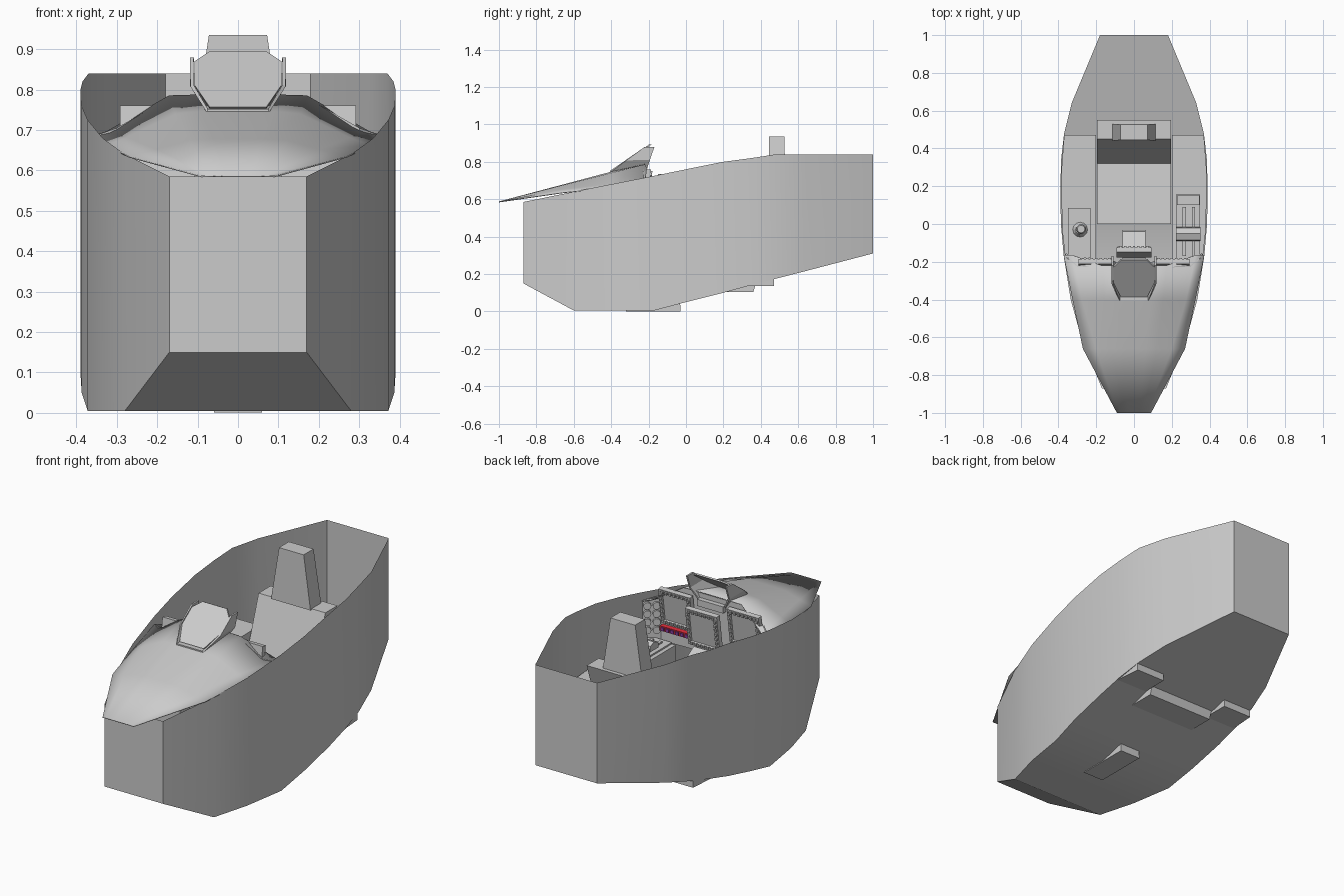
import bpy, bmesh, math
from mathutils import Matrix, Vector

if "Cube" in bpy.data.objects:
    bpy.data.objects.remove(bpy.data.objects["Cube"])


def make(name, verts, faces, smooth=None, thick=0, color=None, weld=True):
    me = bpy.data.meshes.new(name)
    me.from_pydata(verts, [], faces)
    bm = bmesh.new()
    bm.from_mesh(me)
    if weld:
        bmesh.ops.recalc_face_normals(bm, faces=bm.faces)
    bm.to_mesh(me)
    bm.free()
    ob = bpy.data.objects.new(name, me)
    bpy.context.collection.objects.link(ob)
    if thick:
        m = ob.modifiers.new("thickness", 'SOLIDIFY')
        m.thickness = thick
        m.offset = 0
    if smooth:
        bpy.ops.object.select_all(action='DESELECT')
        bpy.context.view_layer.objects.active = ob
        ob.select_set(True)
        bpy.ops.object.shade_smooth_by_angle(angle=math.radians(smooth))
    if color:
        mat = bpy.data.materials.new(name)
        mat.diffuse_color = color
        mat.use_nodes = True
        mat.node_tree.nodes["Principled BSDF"].inputs["Base Color"].default_value = mat.diffuse_color
        me.materials.append(mat)
    return ob


def grid(name, rows, caps=False, **kw):
    n = len(rows[0])
    verts = [p for r in rows for p in r]
    faces = [(i*n+j, i*n+j+1, i*n+n+j+1, i*n+n+j)
             for i in range(len(rows)-1) for j in range(n-1)]
    if caps:
        faces += [tuple(range(n)), tuple(range(len(verts)-n, len(verts)))]
    return make(name, verts, faces, **kw)


def prism(name, a, b, **kw):
    """Solid between two matching outlines."""
    n = len(a)
    faces = [tuple(range(n)), tuple(range(n, 2*n))]
    faces += [(i, (i+1) % n, n+(i+1) % n, n+i) for i in range(n)]
    return make(name, list(a)+list(b), faces, **kw)


def side_prism(name, prof, x0, x1):
    return prism(name, [(x0, y, z) for y, z in prof], [(x1, y, z) for y, z in prof])


def box(name, x0, x1, y0, y1, z0, z1, **kw):
    return prism(name, [(x0, y0, z0), (x1, y0, z0), (x1, y1, z0), (x0, y1, z0)],
                 [(x0, y0, z1), (x1, y0, z1), (x1, y1, z1), (x0, y1, z1)], **kw)


def cylinder(name, loc, r, h, r2=None, rot=None, seg=12):
    bm = bmesh.new()
    mat = Matrix.Translation(loc) @ (rot or Matrix())
    bmesh.ops.create_cone(bm, cap_ends=True, segments=seg, radius1=r,
                          radius2=r if r2 is None else r2, depth=h, matrix=mat)
    me = bpy.data.meshes.new(name)
    bm.to_mesh(me)
    bm.free()
    ob = bpy.data.objects.new(name, me)
    bpy.context.collection.objects.link(ob)
    return ob


# hull stations: y, half width, top z, bottom z
stations = [(-.87, .17, .585, .15), (-.6, .28, .64, .005), (-.4, .335, .68, .005),
            (-.17, .372, .725, .005), (0, .387, .76, .05), (.2, .39, .80, .10),
            (.35, .385, .82, .141), (.48, .37, .84, .175), (.64, .33, .84, .216),
            (1, .18, .84, .31)]
grid("hull_tub", [[(-w, y, t), (-w, y, b), (w, y, b), (w, y, t)] for y, w, t, b in stations],
     caps=True, smooth=25)


# glare shield over the nose
def shield_row(y, ytip, half):
    pts = [(x, y if x < .3 else ytip, z) for x, z in half]
    return [(-x, a, z) for x, a, z in reversed(pts)] + pts


grid("glare_shield", [
    shield_row(-1, -1, [(.03, .586), (.05, .586), (.07, .586), (.09, .585)]),
    shield_row(-.66, -.66, [(.06, .676), (.12, .673), (.20, .65), (.27, .634)]),
    shield_row(-.4, -.4, [(.09, .745), (.155, .738), (.275, .68), (.325, .661)]),
    shield_row(-.22, -.165, [(.1, .786), (.17, .784), (.325, .695), (.372, .68)])],
    smooth=30, thick=.004)

# instrument board following the rear edge of the shield
board = [(-.37, -.165, .68), (-.3, -.222, .705), (-.17, -.228, .78),
         (.17, -.228, .78), (.3, -.222, .705), (.37, -.165, .68)]
grid("instrument_board", [[(x, y, .47) for x, y, z in board], board], thick=.006)


# display with recessed screen and bezel keys
def display(cx, cy, cz, w=.185, h=.2, tilt=-8):
    m = Matrix.Translation((cx, cy, cz)) @ Matrix.Rotation(math.radians(tilt), 4, 'X')
    bm = bmesh.new()
    bmesh.ops.create_cube(bm, size=1, matrix=m @ Matrix.Diagonal((w, .026, h, 1)))
    bm.normal_update()
    front = max(bm.faces, key=lambda f: f.normal.y)
    back = front.normal.copy() * -.008
    bmesh.ops.inset_region(bm, faces=[front], thickness=.024)
    bmesh.ops.inset_region(bm, faces=[front], thickness=.002)
    bmesh.ops.translate(bm, verts=front.verts, vec=back)
    for i in range(7):
        t = (i - 3) / 3
        for x, z in [(t*.07, h/2-.012), (t*.07, -h/2+.012),
                     (w/2-.012, t*.072), (-w/2+.012, t*.072)]:
            bmesh.ops.create_cube(bm, size=1, matrix=m @ Matrix.Translation((x, .016, z))
                                  @ Matrix.Diagonal((.013, .009, .013, 1)))
    me = bpy.data.meshes.new("display")
    bm.to_mesh(me)
    bm.free()
    bpy.context.collection.objects.link(bpy.data.objects.new("display", me))


display(0, -.15, .635)
display(-.2, -.212, .665, h=.19)
display(.2, -.212, .665, h=.19)

# coloured switch strip under the right display
box("red_switch_strip", .11, .29, -.222, -.195, .535, .56, color=(.8, .03, .05, 1))
for i in range(6):
    x = .122 + i*.028
    box("strip_key", x, x+.018, -.2, -.188, .539, .556, color=(.25, .05, .35, 1))

# round gauges on both angled wings of the board
for s in (-1, 1):
    d = Vector((-s*.057, .07, 0)).normalized()
    rot = d.to_track_quat('Z', 'Y').to_matrix().to_4x4()
    for k in range(4):
        for u in (.25, .75):
            p = Vector((s*(.3+.07*u), -.222+.057*u, .53+k*.043)) + d*.008
            cylinder("gauge", p, .019, .016, rot=rot)

# head-up display: open trough, sloped pane, rear bar
U = [(-.114, .88), (-.114, .81), (-.076, .748), (.076, .748), (.114, .81), (.114, .88)]


def slope(z):
    return -.405 + (z-.748)*1.4


grid("hud_trough", [[(x, slope(z), z) for x, z in U],
                    [(x, -.215+(z-.748)*.35, z) for x, z in U]], thick=.009)
octo = [(-.07, .895), (-.108, .87), (-.108, .812), (-.07, .757),
        (.07, .757), (.108, .812), (.108, .87), (.07, .895)]
prism("hud_pane", [(x, slope(z)+.005, z) for x, z in octo],
      [(x, slope(z)+.014, z-.004) for x, z in octo])
box("hud_base", -.076, .076, -.36, -.2, .72, .755)

# seat and headrest
side_prism("seat", [(0, .105), (0, .31), (.32, .28), (.45, .66), (.55, .66), (.36, .105)],
           -.195, .195)
prism("headrest", [(-.115, .44, .655), (.115, .44, .655), (.115, .53, .655), (-.115, .53, .655)],
      [(-.072, .445, .935), (.072, .445, .935), (.072, .527, .935), (-.072, .527, .935)])

# side consoles
plan = [(.2, -.2), (.362, -.2), (.378, -.05), (.385, .15), (.383, .3), (.37, .47), (.2, .47)]
for s in (-1, 1):
    prism("side_console", [(s*x, y, .135) for x, y in plan], [(s*x, y, .48) for x, y in plan])

# centre pedestal with sloped key panel
side_prism("centre_pedestal", [(-.32, .001), (-.32, .45), (-.15, .53), (-.04, .46),
                               (-.03, .001)], -.06, .06)

# right console: throttle quadrant
box("throttle_panel", .222, .35, -.2, .155, .48, .488)
for x in (.265, .315):
    box("throttle_rail", x-.009, x+.009, -.17, .09, .488, .496)
    box("throttle_arm", x-.007, x+.007, -.06, -.03, .49, .525)
side_prism("throttle_grip", [(-.09, .505), (-.085, .535), (-.05, .548), (-.02, .535),
                             (-.015, .505)], .222, .352)
box("throttle_rear_block", .228, .346, .1, .15, .488, .5)

# left console: side stick
box("stick_panel", -.35, -.23, -.18, .085, .48, .488)
cylinder("stick_boot", (-.285, -.03, .5), .04, .026, r2=.024)
cylinder("stick_grip", (-.283, -.03, .55), .016, .08, r2=.02)
cylinder("stick_cap", (-.28, -.027, .597), .026, .018, r2=.02)
